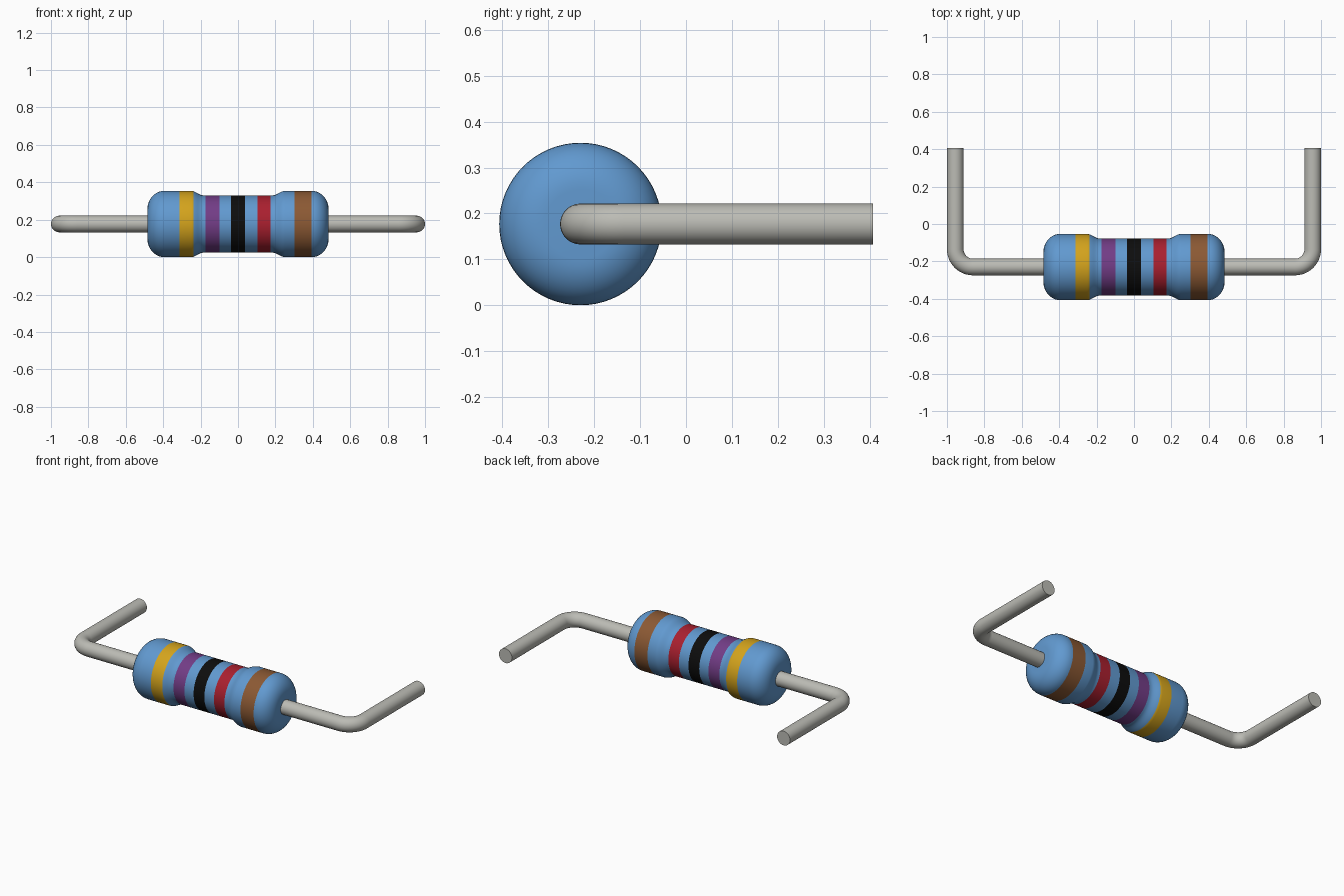
import bpy
import bmesh
import math
from mathutils import Vector

cube = bpy.data.objects.get("Cube")
if cube:
    bpy.data.objects.remove(cube, do_unlink=True)

AXIS_Y, AXIS_Z = -0.23, 0.177   # centre line of the body
LEAD_R, BEND_R = 0.0445, 0.095
LEAD_X, LEAD_END = 0.9555, 0.407


def material(name, rgb):
    m = bpy.data.materials.new(name)
    m.use_nodes = True
    m.diffuse_color = (*rgb, 1)
    bsdf = m.node_tree.nodes["Principled BSDF"]
    bsdf.inputs["Base Color"].default_value = (*rgb, 1)
    bsdf.inputs["Roughness"].default_value = 0.5
    return m


blue = material("body blue", (0.12, 0.32, 0.63))
gold = material("band gold", (0.66, 0.37, 0.012))
purple = material("band purple", (0.17, 0.046, 0.24))
black = material("band black", (0.004, 0.004, 0.004))
red = material("band red", (0.40, 0.014, 0.028))
brown = material("band brown", (0.26, 0.10, 0.034))
metal = material("lead grey", (0.50, 0.50, 0.46))


def tube(name, stations, sides, materials, colour_rule=None):
    """Skin round rings given as (point, direction in the xy plane, radius)."""
    bm = bmesh.new()
    up = Vector((0, 0, 1))
    rings = []
    for point, direction, r in stations:
        side = up.cross(direction).normalized()
        rings.append([bm.verts.new(point + r * (math.cos(a) * side + math.sin(a) * up))
                      for a in (2 * math.pi * i / sides for i in range(sides))])
    for a, b in zip(rings, rings[1:]):
        for i in range(sides):
            j = (i + 1) % sides
            bm.faces.new((a[i], a[j], b[j], b[i]))
    bm.faces.new(rings[0])
    bm.faces.new(rings[-1])
    bmesh.ops.recalc_face_normals(bm, faces=bm.faces)
    if colour_rule:
        for f in bm.faces:
            f.material_index = colour_rule(f.calc_center_median().x)
    mesh = bpy.data.meshes.new(name)
    bm.to_mesh(mesh)
    bm.free()
    for m in materials:
        mesh.materials.append(m)
    ob = bpy.data.objects.new(name, mesh)
    bpy.context.collection.objects.link(ob)
    bpy.ops.object.select_all(action='DESELECT')
    ob.select_set(True)
    bpy.context.view_layer.objects.active = ob
    bpy.ops.object.shade_smooth_by_angle(angle=math.radians(40))
    return ob


# Body: rounded end caps, narrower waist, colour bands cut in as rings
BANDS = [(-0.314, -0.237), (-0.175, -0.10), (-0.037, 0.037), (0.103, 0.175), (0.302, 0.392)]
R_CAP, R_WAIST = 0.177, 0.153


def body_radius(x):
    x = abs(x)
    if x > 0.395:                                   # rounded outer edge
        t = min((x - 0.395) / 0.09, 1)
        return R_CAP - 0.1 * (1 - math.sqrt(1 - t * t))
    t = min(max((x - 0.185) / 0.065, 0), 1)         # soft step to the waist
    return R_WAIST + (R_CAP - R_WAIST) * t * t * (3 - 2 * t)


half = [0.395 + 0.09 * math.sin(math.radians(9 * i)) for i in range(11)]
half += [0.185 + 0.065 * i / 8 for i in range(9)]
xs = sorted({round(s * x, 5) for x in half for s in (-1, 1)} | {x for b in BANDS for x in b})


def band_index(x):
    return next((i + 1 for i, (a, b) in enumerate(BANDS) if a < x < b), 0)


along = Vector((1, 0, 0))
tube("resistor_body",
     [(Vector((x, AXIS_Y, AXIS_Z)), along, body_radius(x)) for x in xs],
     64, [blue, gold, purple, black, red, brown], band_index)

# Wire leads: out of each end, round a bend, then straight back
for name, s in (("left_lead", 1), ("right_lead", -1)):
    path = [(Vector((s * 0.44, AXIS_Y, AXIS_Z)), Vector((s, 0, 0)), LEAD_R)]
    for i in range(13):
        a = math.radians(90 * i / 12)
        p = Vector((s * (LEAD_X - BEND_R + BEND_R * math.sin(a)),
                    AXIS_Y + BEND_R - BEND_R * math.cos(a), AXIS_Z))
        path.append((p, Vector((s * math.cos(a), math.sin(a), 0)), LEAD_R))
    path.append((Vector((s * LEAD_X, LEAD_END, AXIS_Z)), Vector((0, 1, 0)), LEAD_R))
    tube(name, path, 32, [metal])
